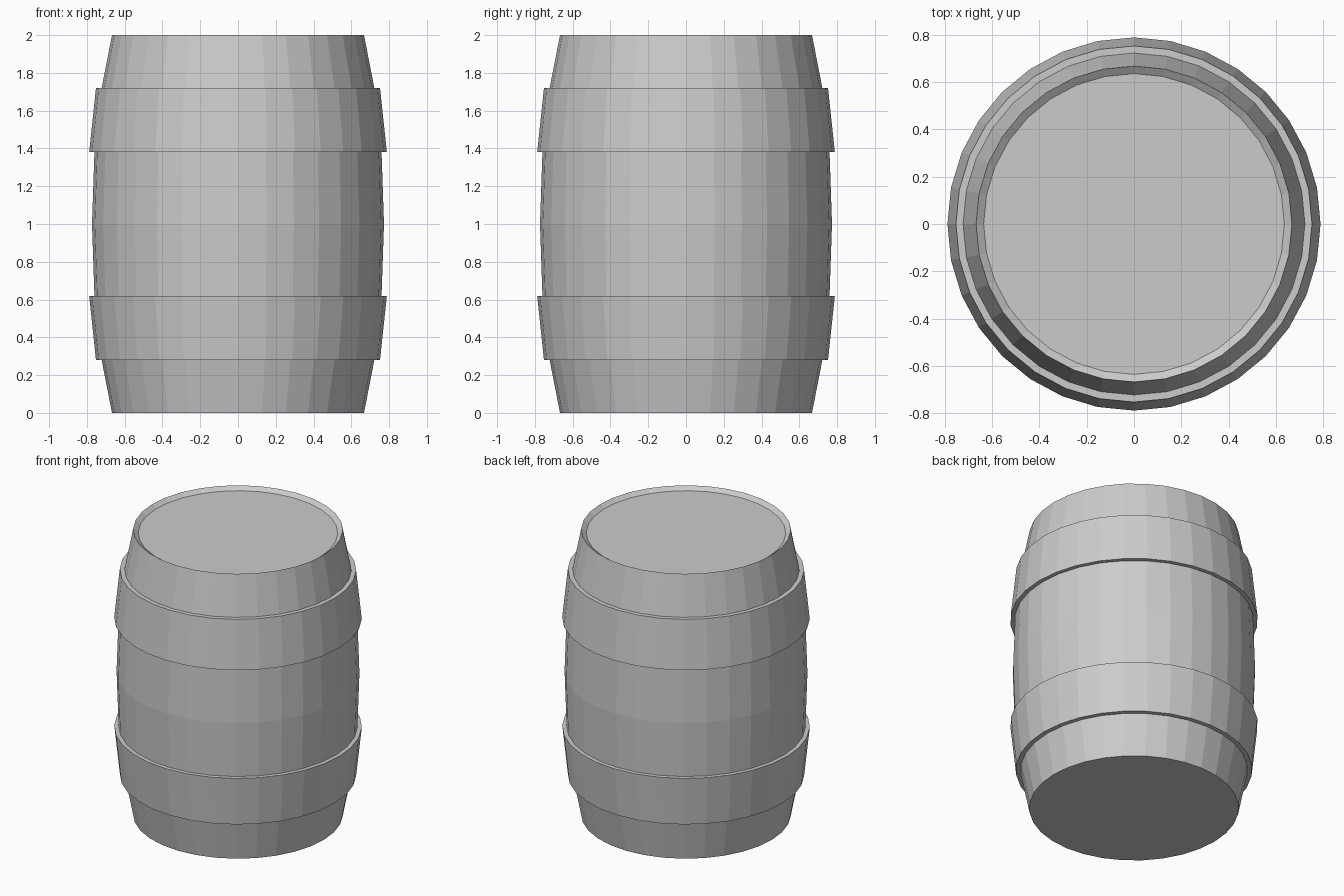
import bpy, bmesh
from math import cos, sin, tau

SIDES = 32

default = bpy.data.objects.get("Cube")
if default:
    bpy.data.objects.remove(default, do_unlink=True)

grey = bpy.data.materials.new("light grey")
grey.use_nodes = True
colour = (0.6, 0.6, 0.6, 1)
grey.diffuse_color = colour
grey.node_tree.nodes["Principled BSDF"].inputs["Base Color"].default_value = colour


def lathe(name, profile, closed):
    """Spin (radius, z) points round z; a closed profile makes a ring, an open one is capped."""
    bm = bmesh.new()
    rings = [[bm.verts.new((r * cos(tau * i / SIDES), r * sin(tau * i / SIDES), z))
              for i in range(SIDES)] for r, z in profile]
    pairs = list(zip(rings, rings[1:]))
    if closed:
        pairs.append((rings[-1], rings[0]))
    else:
        bm.faces.new(rings[0][::-1])
        bm.faces.new(rings[-1])
    for low, high in pairs:
        for i in range(SIDES):
            j = (i + 1) % SIDES
            bm.faces.new((low[i], low[j], high[j], high[i]))
    bmesh.ops.recalc_face_normals(bm, faces=bm.faces)
    mesh = bpy.data.meshes.new(name)
    bm.to_mesh(mesh)
    bm.free()
    mesh.materials.append(grey)
    obj = bpy.data.objects.new(name, mesh)
    bpy.context.collection.objects.link(obj)
    return obj


# Bulging body: flat base, sloped rim and shallow recessed lid
half = [(0.667, 0), (0.722, 0.28), (0.76, 0.62)]
upper = [(r, 2 - z) for r, z in reversed(half)]
lathe("barrel_body", half + [(0.773, 1)] + upper + [(0.635, 1.977)], False)

# Two flared hoops, mirrored about the middle
hoop = [(0.715, 0.28), (0.752, 0.28), (0.788, 0.62), (0.75, 0.62)]
lathe("lower_hoop", hoop, True)
lathe("upper_hoop", [(r, 2 - z) for r, z in hoop], True)
